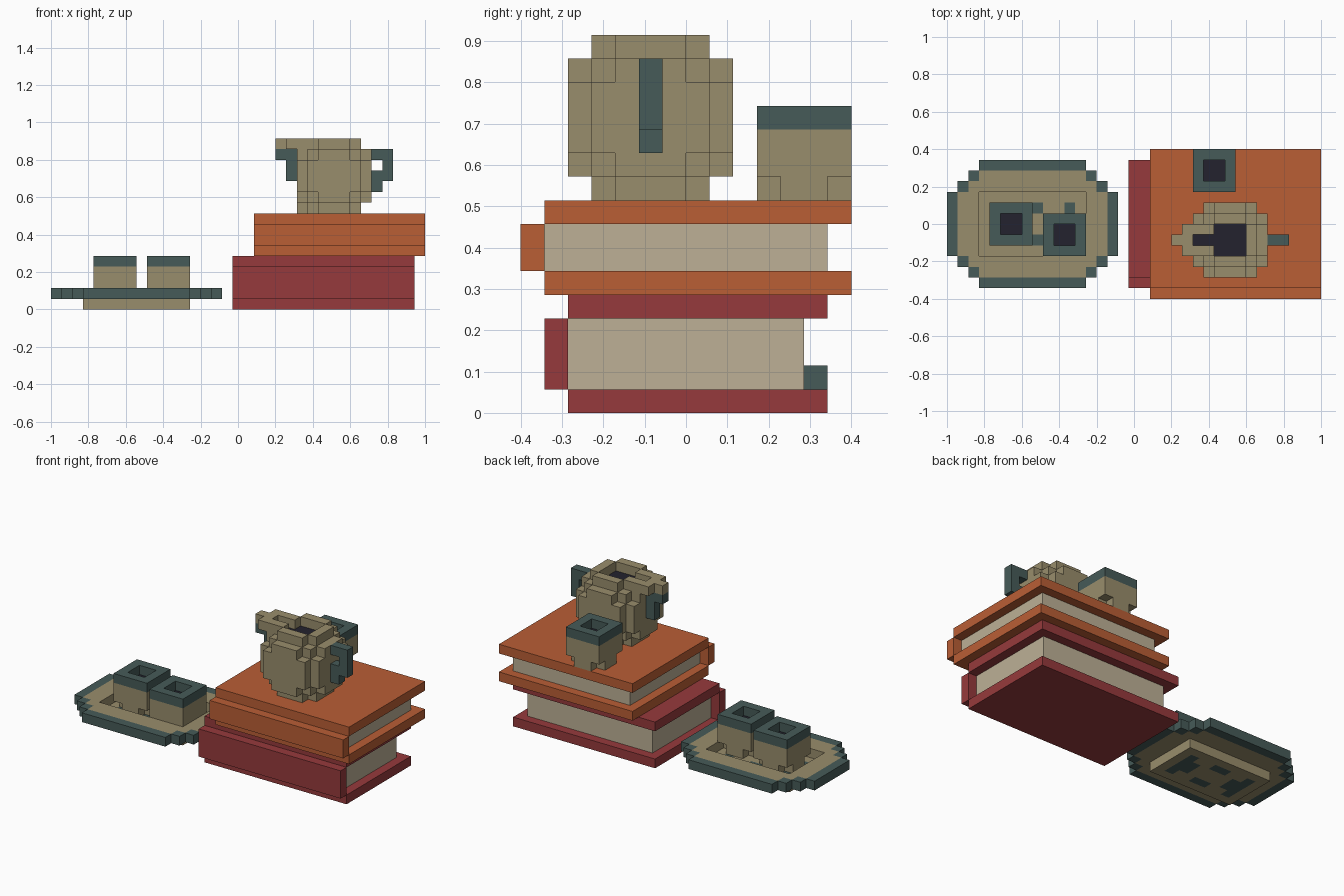
import bpy, bmesh, math
from mathutils import Vector

cube = bpy.data.objects.get("Cube")
if cube:
    bpy.data.objects.remove(cube, do_unlink=True)

U = 2 / 35                        # size of one block
ORIGIN = Vector((-1, -0.4, 0))


def linear(c):
    return c / 12.92 if c <= 0.04045 else ((c + 0.055) / 1.055) ** 2.4


def material(name, r, g, b):
    m = bpy.data.materials.new(name)
    m.use_nodes = True
    col = [linear(v / 255) for v in (r, g, b)] + [1]
    m.diffuse_color = col
    bsdf = m.node_tree.nodes["Principled BSDF"]
    bsdf.inputs["Base Color"].default_value = col
    bsdf.inputs["Roughness"].default_value = 0.9
    return m


MATS = {
    "clay": material("clay tan", 153, 141, 108),
    "teal": material("dark teal", 70, 91, 88),
    "orange": material("orange cover", 186, 94, 53),
    "red": material("red cover", 150, 58, 60),
    "paper": material("paper", 189, 176, 150),
    "tea": material("dark liquid", 35, 34, 46),
}


def block(i0, i1, j0, j1, k0, k1):
    """All cells of a box, upper bounds excluded."""
    return {(i, j, k) for i in range(i0, i1) for j in range(j0, j1) for k in range(k0, k1)}


def disc(i0, j0, size, k0, k1, cut):
    """Square layers with stepped corners; cut is the step size."""
    out = set()
    for i, j, k in block(i0, i0 + size, j0, j0 + size, k0, k1):
        di = min(i - i0, i0 + size - 1 - i)
        dj = min(j - j0, j0 + size - 1 - j)
        if di + dj >= cut:
            out.add((i, j, k))
    return out


def build(name, *layers):
    """Make one object from (colour, cells) pairs, later pairs overriding earlier."""
    cells = {}
    for colour, group in layers:
        for c in group:
            cells[c] = colour
    colours = sorted(set(cells.values()))
    me = bpy.data.meshes.new(name)
    for c in colours:
        me.materials.append(MATS[c])
    bm = bmesh.new()
    corners = {}

    def vert(p):
        if p not in corners:
            corners[p] = bm.verts.new(ORIGIN + Vector(p) * U)
        return corners[p]

    # only faces that touch open space are made
    for cell, colour in cells.items():
        for axis in range(3):
            for side in (0, 1):
                near = list(cell)
                near[axis] += 2 * side - 1
                if tuple(near) in cells:
                    continue
                a, b = (axis + 1) % 3, (axis + 2) % 3
                ring = []
                for da, db in ((0, 0), (1, 0), (1, 1), (0, 1)):
                    p = list(cell)
                    p[axis] += side
                    p[a] += da
                    p[b] += db
                    ring.append(vert(tuple(p)))
                f = bm.faces.new(ring if side else ring[::-1])
                f.material_index = colours.index(colour)
    # merge coplanar squares of one colour
    bmesh.ops.dissolve_limit(bm, angle_limit=math.radians(1), verts=bm.verts[:],
                             edges=bm.edges[:], delimit={'MATERIAL'})
    bm.to_mesh(me)
    bm.free()
    ob = bpy.data.objects.new(name, me)
    bpy.context.collection.objects.link(ob)
    return ob


# Books: two cover boards, a raised spine at the front, recessed pages
def book(name, colour, i0, i1, j0, j1, k0, k1):
    build(name + "_cover", (colour, block(i0, i1, j0 + 1, j1, k0, k0 + 1)
                            | block(i0, i1, j0 + 1, j1, k1 - 1, k1)
                            | block(i0, i1, j0, j0 + 1, k0 + 1, k1 - 1)))
    build(name + "_pages", ("paper", block(i0 + 1, i1 - 1, j0 + 1, j1 - 1, k0 + 1, k1 - 1)))


book("lower_book", "red", 17, 34, 1, 13, 0, 5)
book("upper_book", "orange", 19, 35, 0, 14, 5, 9)

# Tray: stepped rim, flat border and a sunken floor with a pattern
outer = (block(3, 13, 1, 13, 1, 2) | block(2, 14, 2, 12, 1, 2)
         | block(1, 15, 3, 11, 1, 2) | block(0, 16, 4, 10, 1, 2))
border = (block(3, 13, 2, 12, 1, 2) | block(2, 14, 3, 11, 1, 2) | block(1, 15, 4, 10, 1, 2))
well = block(3, 13, 4, 10, 1, 2)
pattern = {(i, j, 0) for i in (4, 7, 8, 11) for j in (5, 8)}
pattern |= block(4, 6, 6, 8, 0, 1) | block(10, 12, 6, 8, 0, 1)
build("tray", ("teal", outer - border), ("clay", border - well),
      ("clay", block(3, 13, 4, 10, 0, 1)), ("teal", pattern))


# Cups: narrowed foot, straight wall, teal lip, liquid one block down
def cup(name, i, j, k):
    hole = block(i + 1, i + 3, j + 1, j + 3, k + 3, k + 4)
    build(name, ("clay", disc(i, j, 4, k, k + 1, 1) | block(i, i + 4, j, j + 4, k + 1, k + 3)),
          ("teal", block(i, i + 4, j, j + 4, k + 3, k + 4) - hole),
          ("tea", block(i + 1, i + 3, j + 1, j + 3, k + 2, k + 3)))


cup("left_tray_cup", 4, 5, 1)
cup("right_tray_cup", 9, 4, 1)
cup("book_cup", 23, 10, 9)

# Pot: rounded block body with an open top and a pouring channel
body = (disc(24, 3, 5, 9, 10, 1) | disc(23, 2, 7, 10, 11, 2)
        | disc(23, 2, 7, 11, 14, 1) | disc(23, 2, 7, 14, 15, 2))
lip = disc(24, 3, 5, 15, 16, 1) - block(25, 28, 4, 7, 15, 16)
lip |= block(22, 24, 4, 7, 15, 16) | {(21, 5, 15)}
lip -= block(23, 25, 5, 6, 15, 16)
liquid = block(25, 28, 4, 7, 14, 15) | block(23, 25, 5, 6, 14, 15)
build("pot_body", ("clay", body | lip), ("tea", liquid))

# Spout underside and handle, one block thick
build("pot_spout", ("teal", block(21, 23, 5, 6, 14, 15) | block(22, 23, 5, 6, 12, 14)))
build("pot_handle", ("teal", {(30, 5, 14), (31, 5, 14), (31, 5, 13),
                              (31, 5, 12), (30, 5, 12), (30, 5, 11)}))
